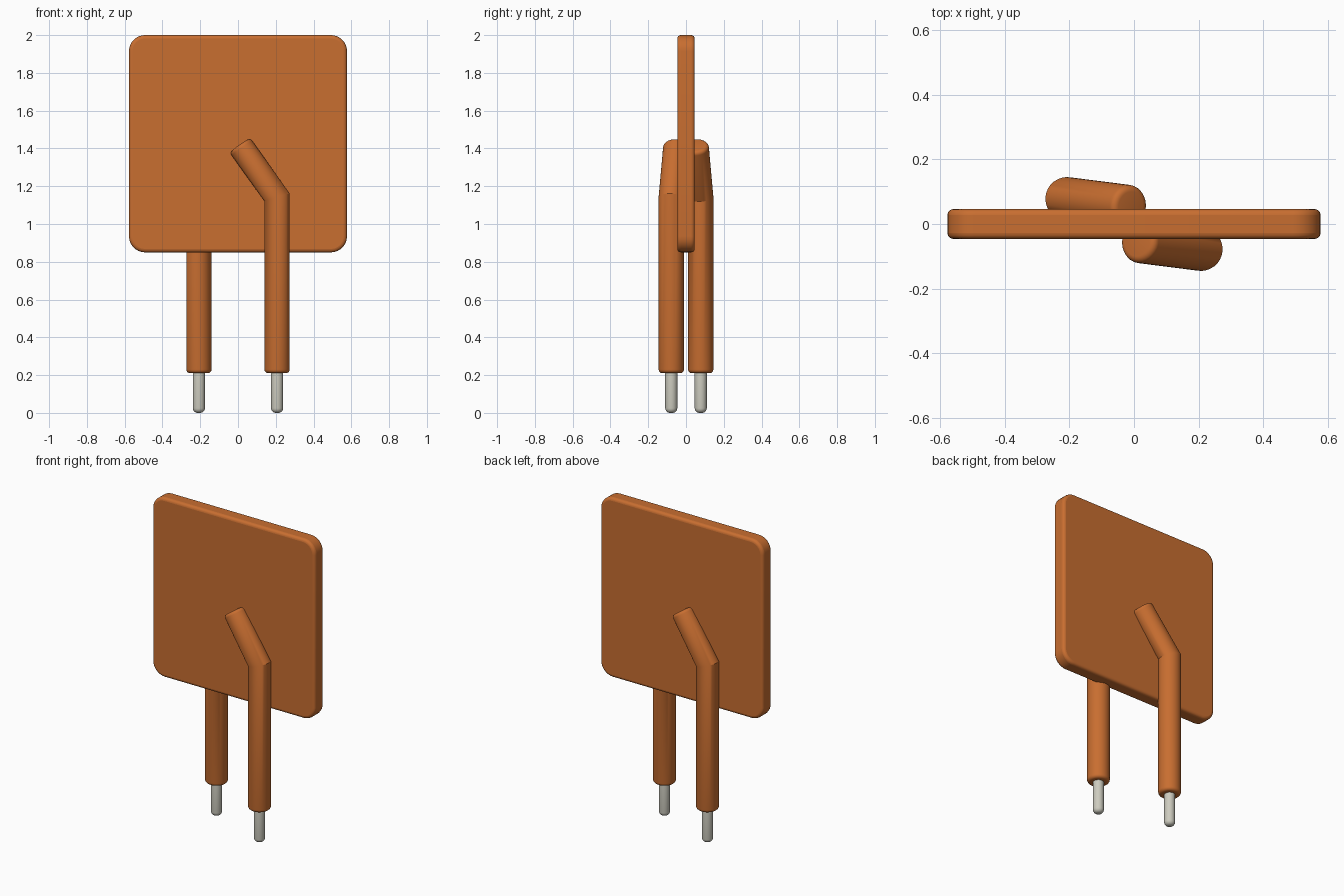
import bpy, bmesh, math
from mathutils import Vector

cube = bpy.data.objects.get("Cube")
if cube:
    bpy.data.objects.remove(cube, do_unlink=True)


def make_material(name, rgb):
    mat = bpy.data.materials.new(name)
    mat.use_nodes = True
    mat.diffuse_color = (*rgb, 1)
    mat.node_tree.nodes["Principled BSDF"].inputs["Base Color"].default_value = (*rgb, 1)
    return mat


def finish(bm, name, mat):
    bmesh.ops.recalc_face_normals(bm, faces=bm.faces)
    mesh = bpy.data.meshes.new(name)
    bm.to_mesh(mesh)
    bm.free()
    mesh.materials.append(mat)
    obj = bpy.data.objects.new(name, mesh)
    bpy.context.collection.objects.link(obj)
    bpy.ops.object.select_all(action='DESELECT')
    obj.select_set(True)
    bpy.context.view_layer.objects.active = obj
    bpy.ops.object.shade_smooth_by_angle(angle=math.radians(30))
    return obj


def rod(name, path, radius, start_round, end_round, mat, sides=32, steps=5):
    """Round rod along a path in one plane, with mitred bends and rounded ends."""
    pts = [Vector(p) for p in path]
    dirs = [(b - a).normalized() for a, b in zip(pts, pts[1:])]
    u = dirs[0].cross(dirs[-1])
    u = u.normalized() if u.length > 0.001 else Vector((1, 0, 0))
    rings = []

    def rounded_end(point, inward, axis, size):
        v = axis.cross(u)
        ends = []
        for i in range(steps + 1):
            a = math.pi / 2 * i / steps
            r = radius - size + size * math.sin(a)
            ends.append((point + inward * size * (1 - math.cos(a)), u * r, v * r))
        return ends

    rings += rounded_end(pts[0], dirs[0], dirs[0], start_round)
    for p, d0, d1 in zip(pts[1:-1], dirs, dirs[1:]):
        half = d0.angle(d1) / 2
        v = (d0 + d1).normalized().cross(u)
        rings.append((p, u * radius, v * radius / math.cos(half)))
    rings += reversed(rounded_end(pts[-1], -dirs[-1], dirs[-1], end_round))

    bm = bmesh.new()
    loops = []
    for centre, a, b in rings:
        angles = [math.tau * k / sides for k in range(sides)]
        loops.append([bm.verts.new(centre + a * math.cos(t) + b * math.sin(t)) for t in angles])
    for low, high in zip(loops, loops[1:]):
        for k in range(sides):
            n = (k + 1) % sides
            bm.faces.new((low[k], low[n], high[n], high[k]))
    bm.faces.new(loops[0])
    bm.faces.new(loops[-1])
    return finish(bm, name, mat)


orange = make_material("burnt_orange", (0.58, 0.156, 0.03))
metal = make_material("pale_metal", (0.61, 0.60, 0.52))

# Square body with rounded corners and softened rims
bm = bmesh.new()
bmesh.ops.create_cube(bm, size=1)
for v in bm.verts:
    v.co = Vector((v.co.x * 1.154, v.co.y * 0.092, v.co.z * 1.15 + 1.425))
corners = [e for e in bm.edges if abs(e.verts[0].co.y - e.verts[1].co.y) > 0.01]
bmesh.ops.bevel(bm, geom=corners, offset=0.085, segments=8, profile=0.5, affect='EDGES')
body = finish(bm, "body_plate", orange)
bevel = body.modifiers.new("rim", 'BEVEL')
bevel.width = 0.018
bevel.segments = 4
bevel.limit_method = 'ANGLE'
bevel.angle_limit = math.radians(40)

# Bent legs and pins, repeated half a turn around the vertical axis
for side, s in (("front", 1), ("back", -1)):
    x, y = 0.207 * s, -0.078 * s
    rod(side + "_leg", [(x, y, 0.21), (x, y, 1.14), (0.01 * s, -0.053 * s, 1.417)],
        0.067, 0.02, 0.02, orange)
    rod(side + "_pin", [(x, y, 0), (x, y, 0.26)], 0.032, 0.025, 0.005, metal)
